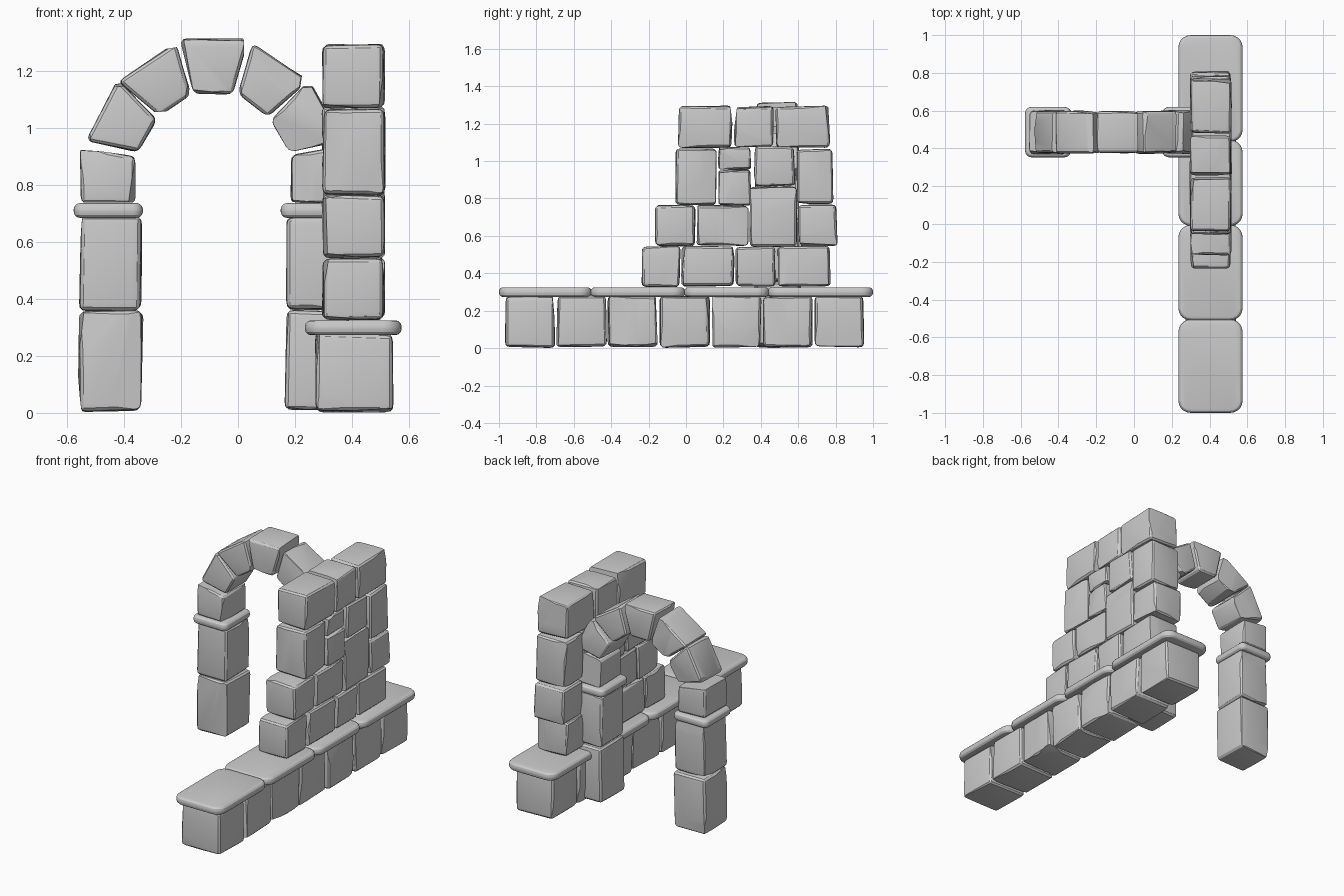
import bpy, bmesh, random
from math import sin, cos, radians
from mathutils import Vector

if "Cube" in bpy.data.objects:
    bpy.data.objects.remove(bpy.data.objects["Cube"])

random.seed(7)


def finish(bm, name):
    bmesh.ops.recalc_face_normals(bm, faces=bm.faces)
    mesh = bpy.data.meshes.new(name)
    bm.to_mesh(mesh)
    bm.free()
    obj = bpy.data.objects.new(name, mesh)
    bpy.context.collection.objects.link(obj)
    bpy.ops.object.select_all(action='DESELECT')
    obj.select_set(True)
    bpy.context.view_layer.objects.active = obj
    bpy.ops.object.shade_smooth_by_angle(angle=radians(25))
    return obj


def hexahedron(corners):
    """Bottom loop of four corners followed by the matching top loop."""
    bm = bmesh.new()
    v = [bm.verts.new(c) for c in corners]
    for f in ((3, 2, 1, 0), (4, 5, 6, 7), (0, 1, 5, 4),
              (1, 2, 6, 5), (2, 3, 7, 6), (3, 0, 4, 7)):
        bm.faces.new([v[i] for i in f])
    return bm


def box_corners(x, y, z):
    return [Vector((a, b, c)) for c in z for a, b in
            ((x[0], y[0]), (x[1], y[0]), (x[1], y[1]), (x[0], y[1]))]


def stone(name, corners, bevel=0.026, jitter=0.012):
    """Rough-hewn block: uneven corners, rounded edges, a few flat chips."""
    mid = sum(corners, Vector()) / 8
    pts = []
    for c in corners:
        d = mid - c
        pts.append(c + Vector([random.uniform(0, jitter) * (1 if k > 0 else -1) for k in d]))
    bm = hexahedron(pts)
    bmesh.ops.bevel(bm, geom=bm.edges[:], offset=bevel, segments=3, profile=0.6,
                    affect='EDGES', clamp_overlap=True)
    for _ in range(7):
        axis = random.randrange(3)
        n = Vector([random.uniform(-0.18, 0.18) for _ in range(3)])
        n[axis] = random.choice((-1, 1))
        n.normalize()
        reach = max(v.co.dot(n) for v in bm.verts)
        point = n * (reach - random.uniform(0.005, 0.012))
        bmesh.ops.bisect_plane(bm, geom=bm.verts[:] + bm.edges[:] + bm.faces[:],
                               plane_co=point, plane_no=n, clear_outer=True)
        bmesh.ops.holes_fill(bm, edges=bm.edges[:], sides=0)
    return finish(bm, name)


def slab(name, x, y, z, radius):
    """Thin coping stone with rounded plan corners and a soft rim."""
    bm = hexahedron(box_corners(x, y, z))
    upright = [e for e in bm.edges if abs(e.verts[0].co.z - e.verts[1].co.z) > 0.01]
    bmesh.ops.bevel(bm, geom=upright, offset=radius, segments=5, profile=0.5, affect='EDGES')
    bm.normal_update()
    rim = [e for e in bm.edges if abs(e.verts[0].co.z - e.verts[1].co.z) < 0.001]
    bmesh.ops.bevel(bm, geom=rim, offset=(z[1] - z[0]) * 0.42, segments=3,
                    profile=0.5, affect='EDGES')
    return finish(bm, name)


# Wall plinth and its coping slabs
for i in range(7):
    y0 = -0.972 + i * 0.2755
    stone(f"plinth_stone_{i + 1}", box_corners((0.268, 0.547), (y0, y0 + 0.275), (0.0, 0.285)), 0.028)
for i, span in enumerate(((-1.0, -0.505), (-0.51, -0.005), (-0.01, 0.445), (0.435, 1.0))):
    slab(f"coping_slab_{i + 1}", (0.235, 0.575), span, (0.273, 0.325), 0.065)

# Broken wall: (y range, z range) of each stone
wall = [
    ((-0.245, -0.028), (0.322, 0.55)), ((-0.03, 0.262), (0.322, 0.55)),
    ((0.26, 0.484), (0.322, 0.55)), ((0.484, 0.778), (0.322, 0.55)),
    ((-0.17, 0.053), (0.543, 0.77)), ((0.05, 0.34), (0.543, 0.77)),
    ((0.336, 0.596), (0.535, 0.865)), ((0.594, 0.813), (0.543, 0.77)),
    ((-0.06, 0.17), (0.763, 1.072)), ((0.168, 0.352), (0.95, 1.082)),
    ((0.17, 0.352), (0.76, 0.962)), ((0.358, 0.586), (0.855, 1.085)),
    ((0.584, 0.79), (0.763, 1.072)),
    ((-0.045, 0.254), (1.068, 1.3)), ((0.25, 0.476), (1.07, 1.298)),
    ((0.474, 0.776), (1.068, 1.3)),
]
for i, (y, z) in enumerate(wall):
    small = min(y[1] - y[0], z[1] - z[0]) < 0.19
    stone(f"wall_stone_{i + 1}", box_corners((0.292, 0.52), y, z), 0.02 if small else 0.026)

# Arch voussoirs, swept round the arch centre
CX, CZ, R_IN, R_OUT = -0.085, 0.855, 0.268, 0.468


def arch_point(r, angle, y):
    return Vector((CX - r * cos(radians(angle)), y, CZ + r * sin(radians(angle))))


for i, a in enumerate((12, 43, 74.5, 106, 137)):
    b = a + 31
    r_out = R_OUT + (0.012 if i == 2 else 0)
    loops = [[arch_point(r, t, y) for r, t in ((R_IN, a), (r_out, a), (r_out, b), (R_IN, b))]
             for y in (0.367, 0.605)]
    stone(f"arch_stone_{i + 1}", loops[0] + loops[1], 0.024)

# Arch legs: two pillar blocks, a cap and a slanted springer on each side
for side, label in ((-1, "left"), (1, "right")):
    def span(inner, outer):
        return sorted((CX + side * inner, CX + side * outer))
    stone(f"{label}_pillar_lower", box_corners(span(0.246, 0.48), (0.362, 0.617), (0.0, 0.366)), 0.028)
    stone(f"{label}_pillar_upper", box_corners(span(0.248, 0.477), (0.366, 0.612), (0.355, 0.697)), 0.028)
    cap_x = (-0.577, -0.334) if side < 0 else (0.15, 0.393)
    slab(f"{label}_pillar_cap", cap_x, (0.353, 0.62), (0.685, 0.737), 0.035)
    springer = box_corners(span(0.265, 0.471), (0.365, 0.607), (0.728, 0.945))
    for c in springer[4:]:
        if abs(c.x - CX) < 0.35:
            c.z -= 0.035
    stone(f"{label}_springer", springer, 0.024)
